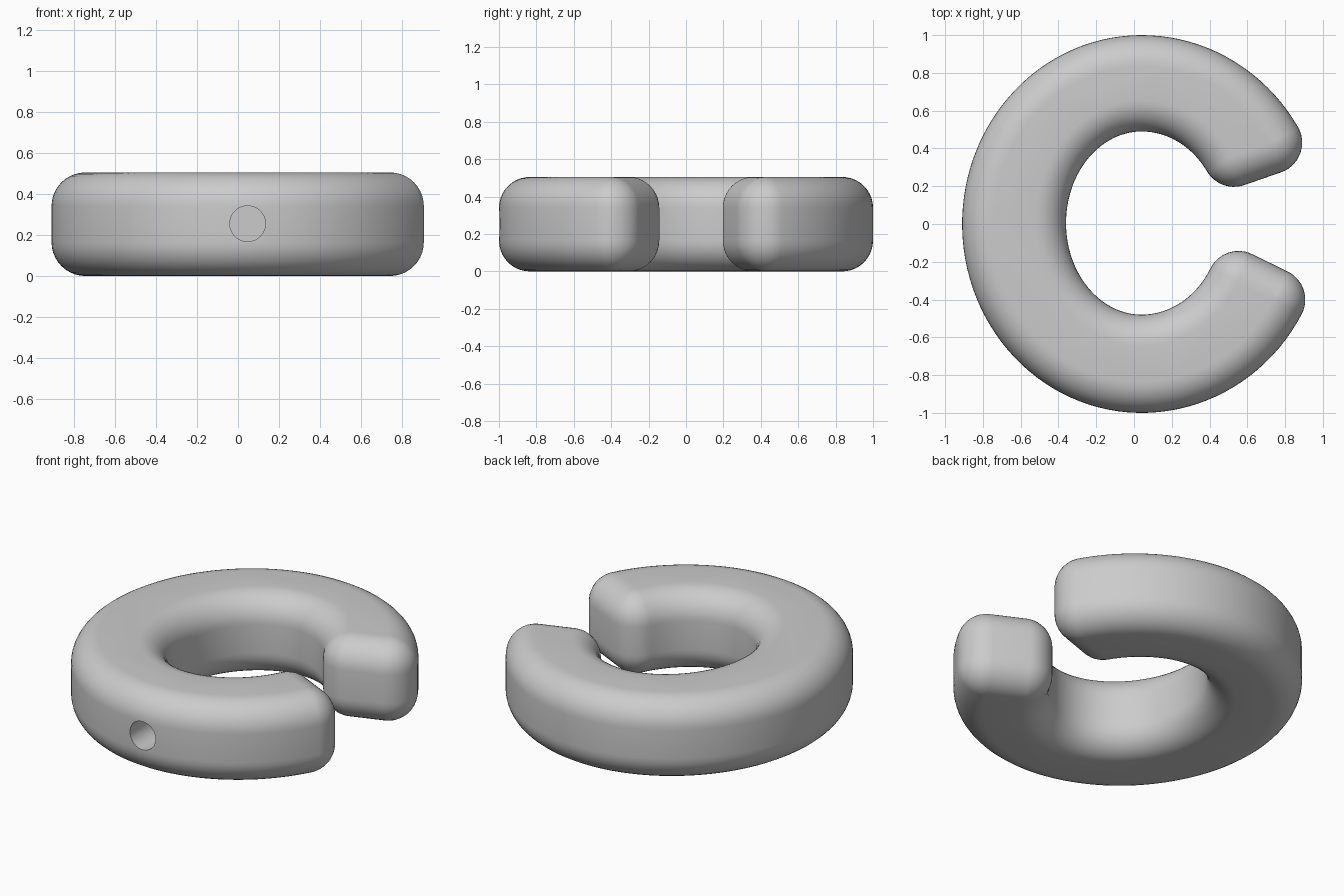
import bpy, bmesh, math
from mathutils import Vector

if "Cube" in bpy.data.objects:
    bpy.data.objects.remove(bpy.data.objects["Cube"], do_unlink=True)

HEIGHT, ROUND = 0.505, 0.165   # ring thickness and edge rounding
STEPS = 10                     # segments per rounded edge


def material(name, rgb):
    mat = bpy.data.materials.new(name)
    mat.use_nodes = True
    mat.diffuse_color = (*rgb, 1)
    mat.node_tree.nodes["Principled BSDF"].inputs["Base Color"].default_value = (*rgb, 1)
    return mat


def arc(center, left, right, half_y, start, end, count, side):
    """Points and normals on an oval whose left and right halves differ in width."""
    out = []
    for i in range(count + 1):
        t = start + (end - start) * i / count
        c, s = math.cos(t), math.sin(t)
        half_x = right if c > 0 else left
        p = Vector((center[0] + half_x * c, center[1] + half_y * s))
        n = Vector((c / half_x, s / half_y)).normalized() * side
        out.append((p, n))
    return out


def corner(a, b):
    """Fan the normal at the end of run a round to the normal starting run b."""
    p, n = a
    return [(p, n.lerp(b, i / STEPS).normalized()) for i in range(1, STEPS)]


def end_cap(a, b):
    """Flat ring end between two runs, with both corners rounded."""
    d = (b[0] - a[0]).normalized()
    n = Vector((d.y, -d.x))
    far = [(b[0], n)] + corner((b[0], n), b[1])
    return corner(a, n) + [(a[0], n)] + far


# Core outline of the open ring, without its rounding
turn = 2 * math.pi
outer = arc((0.04, 0), 0.785, 0.80, 0.835, 0.541, turn - 0.50, 96, 1)
inner = arc((0.04, 0.005), 0.565, 0.585, 0.65, turn - 0.502, 0.581, 72, -1)
outline = outer + end_cap(outer[-1], inner[0]) + inner + end_cap(inner[-1], outer[0])

# Rounded section, bottom to top: (outward offset, height)
quarter = [math.pi / 2 * i / STEPS for i in range(STEPS + 1)]
section = [(ROUND * math.sin(a), ROUND * (1 - math.cos(a))) for a in quarter]
section += [(d, HEIGHT - z) for d, z in reversed(section)]

# Ring body
bm = bmesh.new()
rows = [[bm.verts.new((p.x + n.x * d, p.y + n.y * d, z)) for p, n in outline]
        for d, z in section]
count = len(outline)
for low, high in zip(rows, rows[1:]):
    for i in range(count):
        j = (i + 1) % count
        bm.faces.new((low[i], low[j], high[j], high[i]))
bm.faces.new(rows[-1])
bm.faces.new(list(reversed(rows[0])))
bmesh.ops.remove_doubles(bm, verts=bm.verts, dist=0.0002)
bmesh.ops.recalc_face_normals(bm, faces=bm.faces)
mesh = bpy.data.meshes.new("open_ring")
bm.to_mesh(mesh)
bm.free()
ring = bpy.data.objects.new("open_ring", mesh)
bpy.context.collection.objects.link(ring)
mesh.materials.append(material("plain grey", (0.6, 0.6, 0.6)))

# Blind round hole in the front
bpy.ops.mesh.primitive_cylinder_add(vertices=48, radius=0.087, depth=0.5,
                                    location=(0.047, -1.0, 0.255),
                                    rotation=(math.pi / 2, 0, 0))
cutter = bpy.context.object
cutter.name = "hole_cutter"
cutter.hide_render = True
cut = ring.modifiers.new("front_hole", "BOOLEAN")
cut.object = cutter
cut.operation = "DIFFERENCE"
cut.solver = "EXACT"

bpy.ops.object.select_all(action="DESELECT")
ring.select_set(True)
bpy.context.view_layer.objects.active = ring
bpy.ops.object.modifier_apply(modifier=cut.name)
bpy.data.objects.remove(cutter, do_unlink=True)
bpy.ops.object.shade_smooth_by_angle(angle=math.radians(35))
